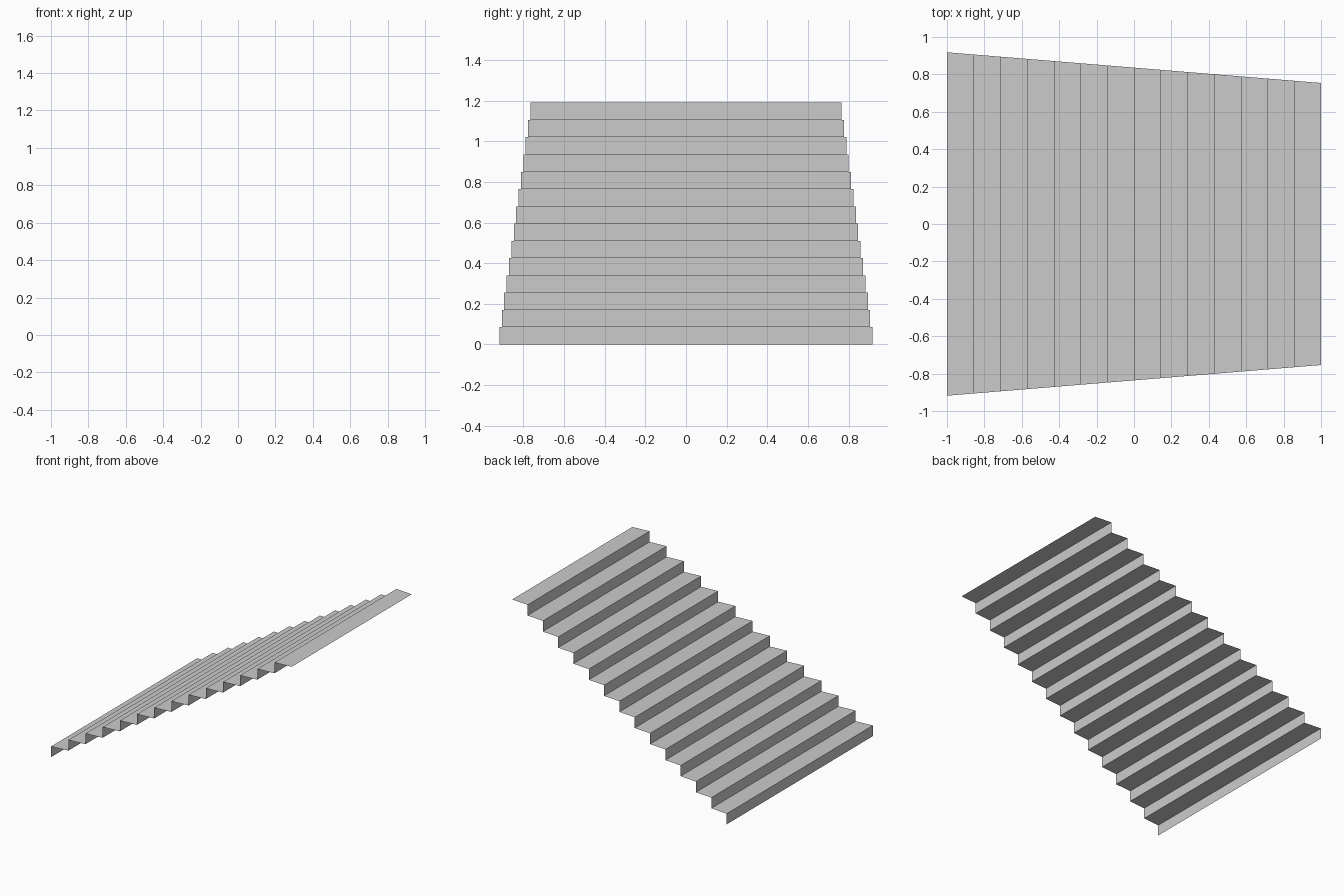
import bpy, bmesh

if "Cube" in bpy.data.objects:
    bpy.data.objects.remove(bpy.data.objects["Cube"])

STEPS = 14
HEIGHT = 1.19
HALF_START, HALF_END = 0.918, 0.754   # half width at the foot and at the top


def half_width(x):
    return HALF_START + (HALF_END - HALF_START) * (x + 1) / 2


# Zigzag side profile: riser, tread, riser, tread...
run, rise = 2 / STEPS, HEIGHT / STEPS
profile = [(-1.0, 0.0)]
for i in range(STEPS):
    z = (i + 1) * rise
    profile += [(-1 + i * run, z), (-1 + (i + 1) * run, z)]

# Tapered open stair surface spanned across the profile
bm = bmesh.new()
rows = [[bm.verts.new((x, s * half_width(x), z)) for s in (-1, 1)]
        for x, z in profile]
for (a, b), (c, d) in zip(rows, rows[1:]):
    bm.faces.new((a, c, d, b))

mesh = bpy.data.meshes.new("stair_steps")
bm.to_mesh(mesh)
bm.free()
stairs = bpy.data.objects.new("stair_steps", mesh)
bpy.context.collection.objects.link(stairs)
